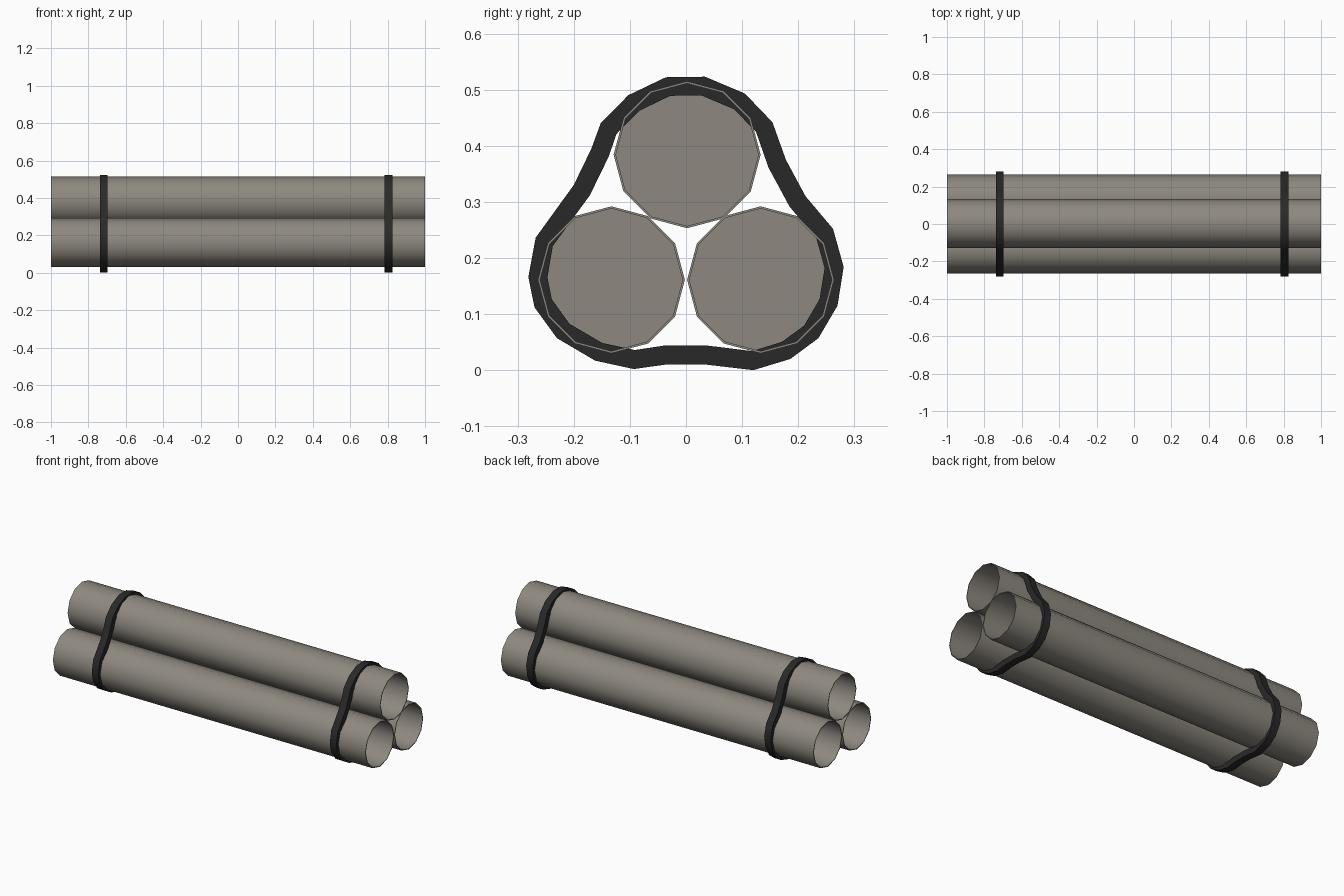
import bpy, bmesh, math
from mathutils import Vector

if "Cube" in bpy.data.objects:
    bpy.data.objects.remove(bpy.data.objects["Cube"])


def material(name, rgb):
    m = bpy.data.materials.new(name)
    m.diffuse_color = (*rgb, 1)
    m.use_nodes = True
    m.node_tree.nodes["Principled BSDF"].inputs["Base Color"].default_value = m.diffuse_color
    return m


STEEL = material("warm grey metal", (0.27, 0.25, 0.215))
RUBBER = material("black strap", (0.022, 0.022, 0.022))


def finish(name, bm, mat, angle):
    bmesh.ops.recalc_face_normals(bm, faces=bm.faces)
    mesh = bpy.data.meshes.new(name)
    bm.to_mesh(mesh)
    bm.free()
    mesh.materials.append(mat)
    ob = bpy.data.objects.new(name, mesh)
    bpy.context.collection.objects.link(ob)
    bpy.ops.object.select_all(action='DESELECT')
    ob.select_set(True)
    bpy.context.view_layer.objects.active = ob
    bpy.ops.object.shade_smooth_by_angle(angle=math.radians(angle))


def bridge(bm, a, b):
    for i in range(len(a)):
        j = (i + 1) % len(a)
        bm.faces.new((a[i], a[j], b[j], b[i]))


# Pipes: twelve-sided thin-walled tubes, open at both ends, blocked midway
def pipe(name, cy, cz, sides=12, outer=0.131, inner=0.127):
    bm = bmesh.new()
    rings = []
    for x, r in ((0, inner), (1, inner), (1, outer), (-1, outer), (-1, inner)):
        rings.append([bm.verts.new((x, cy + r * math.sin(math.tau * i / sides),
                                    cz + r * math.cos(math.tau * i / sides)))
                      for i in range(sides)])
    for a, b in zip(rings, rings[1:] + rings[:1]):
        bridge(bm, a, b)
    bm.faces.new(rings[0])
    finish(name, bm, STEEL, 40)


pipe("top_pipe", 0.002, 0.384)
pipe("back_pipe", 0.133, 0.161)
pipe("front_pipe", -0.133, 0.161)

# Straps: band outline around the bundle (y, z), clockwise from the top
OUTLINE = [(0.034, 0.523), (0.105, 0.493), (0.154, 0.442), (0.178, 0.375),
           (0.213, 0.31), (0.262, 0.252), (0.281, 0.184), (0.27, 0.115),
           (0.236, 0.057), (0.186, 0.02), (0.12, 0.0), (0.035, 0.01),
           (-0.036, 0.01), (-0.093, 0.002), (-0.162, 0.017), (-0.23, 0.057),
           (-0.27, 0.112), (-0.281, 0.166), (-0.268, 0.236), (-0.2, 0.33),
           (-0.169, 0.394), (-0.152, 0.44), (-0.103, 0.49), (-0.036, 0.522)]


def strap(name, x, width=0.042, thick=0.034):
    outer = [Vector(p) for p in OUTLINE]
    n = len(outer)
    inner = []
    for i, p in enumerate(outer):
        t = (outer[(i + 1) % n] - outer[i - 1]).normalized()
        inner.append(p + Vector((t.y, -t.x)) * thick)
    bm = bmesh.new()
    h = width / 2
    rings = [[bm.verts.new((x + dx, p.x, p.y)) for p in loop]
             for loop, dx in ((outer, -h), (outer, h), (inner, h), (inner, -h))]
    for a, b in zip(rings, rings[1:] + rings[:1]):
        bridge(bm, a, b)
    finish(name, bm, RUBBER, 40)


strap("left_strap", -0.718)
strap("right_strap", 0.805)
